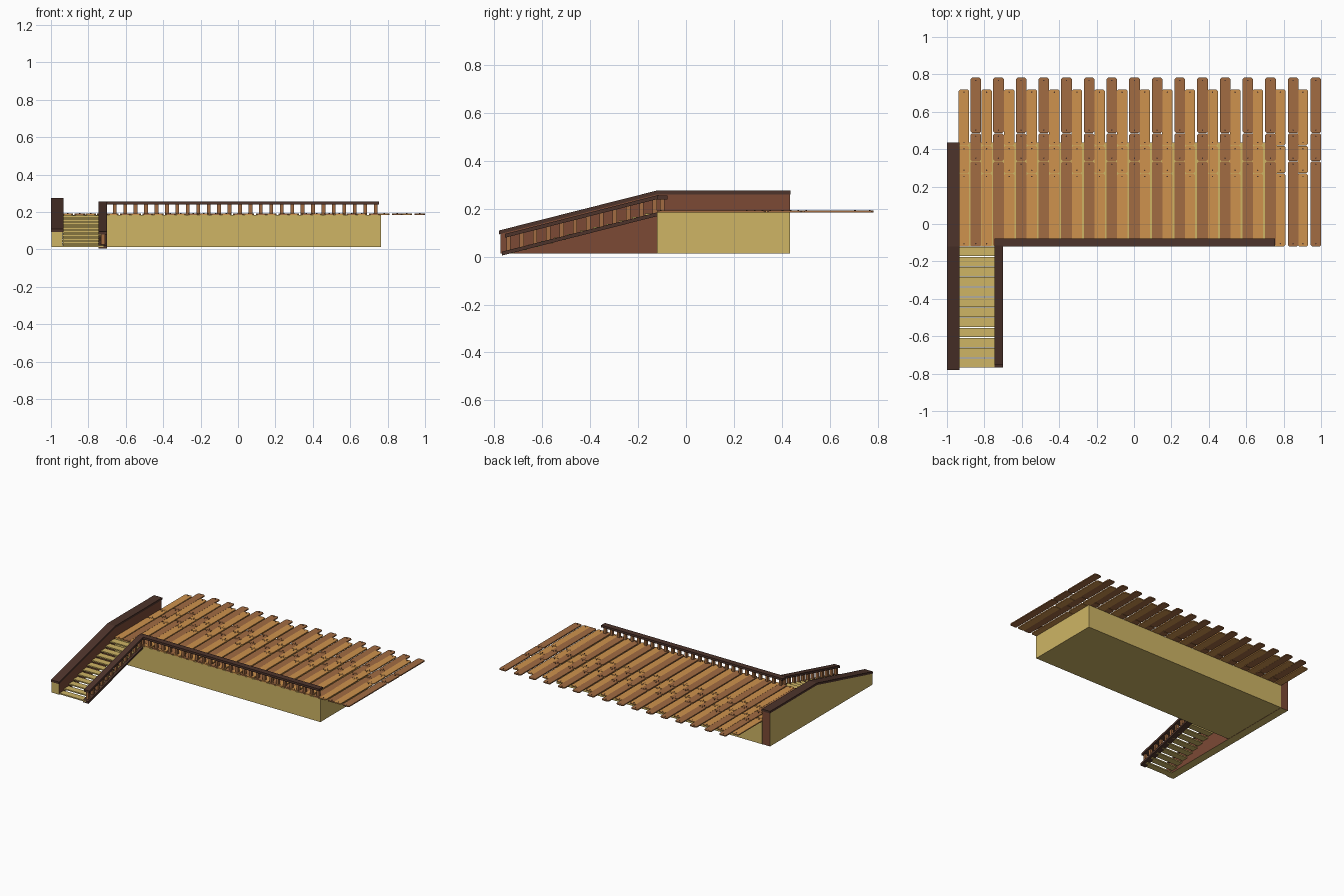
import bpy, bmesh, math
from mathutils import Vector

if "Cube" in bpy.data.objects:
    bpy.data.objects.remove(bpy.data.objects["Cube"])


def mat(name, c):
    m = bpy.data.materials.new(name)
    m.diffuse_color = (*c, 1)
    m.use_nodes = True
    m.node_tree.nodes["Principled BSDF"].inputs["Base Color"].default_value = m.diffuse_color
    return m


TAN = mat("tan", (0.62, 0.46, 0.13))
RED = mat("red_brown", (0.20, 0.068, 0.036))
DARK = mat("dark_brown", (0.075, 0.034, 0.024))
LIGHT = mat("light_plank", (0.62, 0.29, 0.075))
BROWN = mat("brown_plank", (0.36, 0.15, 0.055))


def prism(name, pts, axis, a, b, *mats):
    """Extrude a 2D outline along x (points are y, z) or z (points are x, y)."""
    def at(p, t):
        return (t, *p) if axis == "x" else (*p, t)
    bm = bmesh.new()
    lo = [bm.verts.new(at(p, a)) for p in pts]
    hi = [bm.verts.new(at(p, b)) for p in pts]
    bm.faces.new(lo)
    bm.faces.new(hi)
    n = len(pts)
    for i in range(n):
        j = (i + 1) % n
        bm.faces.new((lo[i], lo[j], hi[j], hi[i]))
    bmesh.ops.recalc_face_normals(bm, faces=bm.faces)
    me = bpy.data.meshes.new(name)
    bm.to_mesh(me)
    bm.free()
    for m in mats:
        me.materials.append(m)
    ob = bpy.data.objects.new(name, me)
    bpy.context.collection.objects.link(ob)
    return ob


def box(name, x0, x1, y0, y1, z0, z1, m):
    return prism(name, [(x0, y0), (x1, y0), (x1, y1), (x0, y1)], "z", z0, z1, m)


# platform body
box("platform_base", -0.935, 0.765, -0.12, 0.435, 0.012, 0.185, TAN)

# side wall: tan outside, red-brown on the inner and rear faces
wall = prism("side_wall", [(-0.775, 0.012), (0.433, 0.012), (0.433, 0.262),
                           (-0.12, 0.262), (-0.775, 0.096)], "x", -0.998, -0.937, TAN, RED)
for f in wall.data.polygons:
    if f.normal.x > 0.9 or f.normal.y > 0.9:
        f.material_index = 1
prism("wall_cap", [(-0.78, 0.093), (-0.12, 0.26), (0.437, 0.26), (0.437, 0.276),
                   (-0.12, 0.276), (-0.78, 0.109)], "x", -1.0, -0.932, DARK)

# open stair treads
STEPS = 12
for i in range(STEPS):
    y = -0.768 + 0.0542 * i
    z = 0.012 + 0.0145 * i
    box(f"stair_tread_{i}", -0.937, -0.72, y, y + 0.05, z, z + 0.009, TAN)

# sloped stair rails and balusters
X0, X1 = -0.745, -0.70


def slope(y):
    return 0.02 + (y + 0.77) * 0.2535


def sloped_rail(name, dz, h, y0, y1):
    prism(name, [(y0, slope(y0) + dz - h), (y1, slope(y1) + dz - h),
                 (y1, slope(y1) + dz), (y0, slope(y0) + dz)], "x", X0, X1, DARK)


sloped_rail("stair_lower_rail", 0.0, 0.016, -0.768, -0.12)
sloped_rail("stair_top_rail", 0.071, 0.016, -0.755, -0.115)
for i in range(12):
    y = -0.75 + 0.0555 * i
    prism(f"stair_baluster_{i}", [(y, slope(y) - 0.006), (y + 0.018, slope(y + 0.018) - 0.006),
                                  (y + 0.018, slope(y + 0.018) + 0.06), (y, slope(y) + 0.06)],
          "x", X0 + 0.012, X1 - 0.012, BROWN)

# front rail along the deck
box("front_top_rail", X0, 0.755, -0.12, -0.077, 0.239, 0.255, DARK)
for i in range(27):
    x = -0.725 + 0.0558 * i
    box(f"front_baluster_{i}", x, x + 0.02, -0.109, -0.089, 0.18, 0.242, BROWN)


# deck boards with clipped corners, each row made of three lengths
def board(name, x, w, y0, y1, m):
    c, h = 0.008, w / 2
    prism(name, [(x - h + c, y0), (x + h - c, y0), (x + h, y0 + c), (x + h, y1 - c),
                 (x + h - c, y1), (x - h + c, y1), (x - h, y1 - c), (x - h, y0 + c)],
          "z", 0.185, 0.193, m)


def nail(name, x, y):
    r = 0.004
    prism(name, [(x + r * math.cos(k * math.pi / 3), y + r * math.sin(k * math.pi / 3))
                 for k in range(6)], "z", 0.19, 0.195, DARK)


for i in range(16):
    for kind, x, w, cuts, m in (
            ("light", -0.909 + 0.1208 * i, 0.056, (-0.12, 0.272, 0.421, 0.72), LIGHT),
            ("dark", -0.846 + 0.1212 * i, 0.057, (-0.12, 0.337, 0.487, 0.782), BROWN)):
        for s in range(3):
            y0, y1 = cuts[s], cuts[s + 1] - (0.003 if s < 2 else 0)
            board(f"{kind}_board_{i}_{s}", x, w, y0, y1, m)
            for e, y in enumerate((y0 + 0.015, y1 - 0.015)):
                nail(f"{kind}_nail_{i}_{s}_{e}", x, y)
